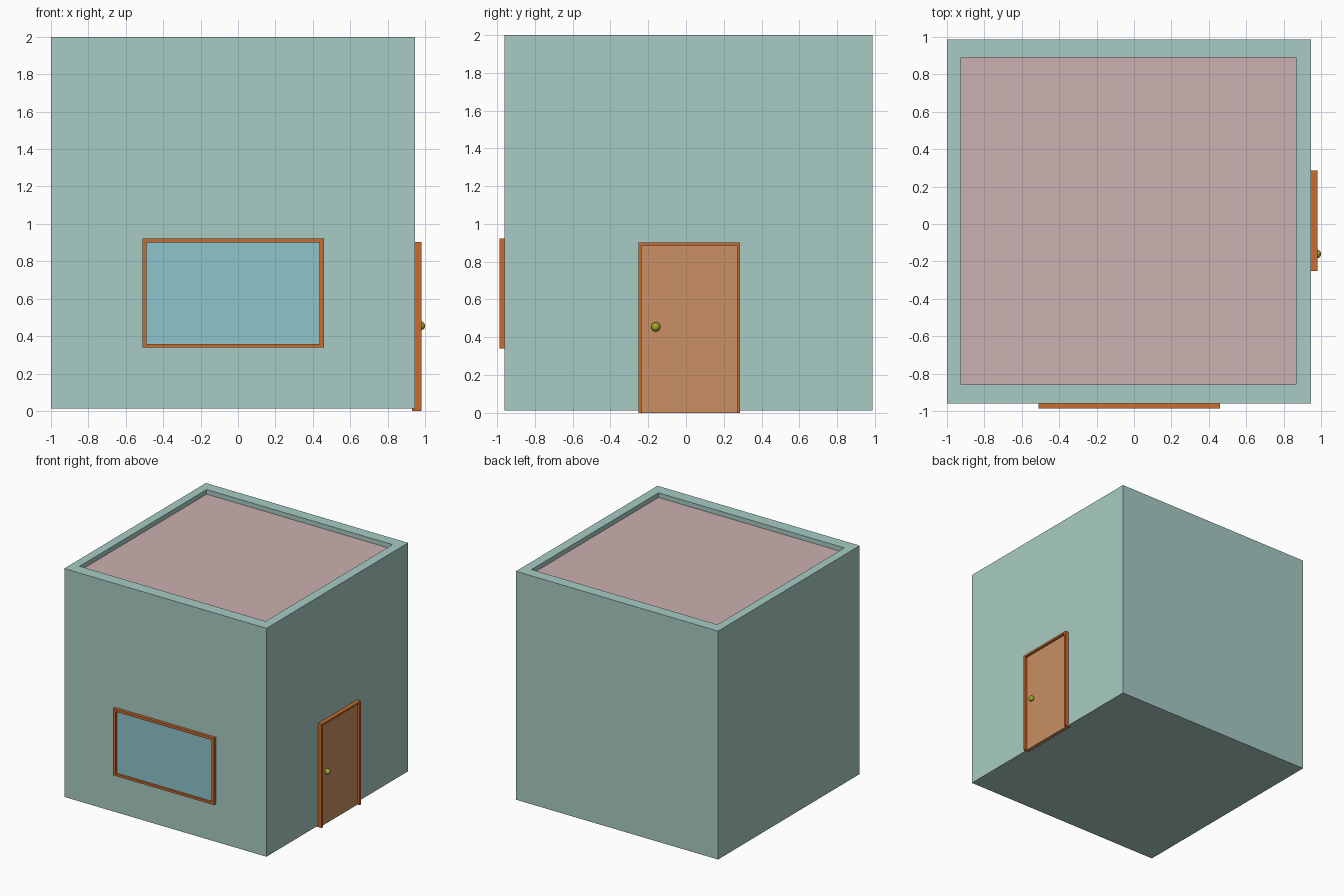
import bpy, bmesh

if "Cube" in bpy.data.objects:
    bpy.data.objects.remove(bpy.data.objects["Cube"])


def material(name, rgb):
    m = bpy.data.materials.new(name)
    m.diffuse_color = (*[(c / 255) ** 2.2 for c in rgb], 1)
    m.use_nodes = True
    m.node_tree.nodes["Principled BSDF"].inputs["Base Color"].default_value = m.diffuse_color
    return m


WALL = material("wall_green", (166, 202, 194))
ROOF = material("roof_pink", (203, 174, 174))
WOOD = material("trim_wood", (200, 108, 52))
DOOR = material("door_wood", (200, 142, 98))
GLASS = material("glass_blue", (140, 195, 203))
BRASS = material("brass", (165, 165, 50))


def finish(name, bm, mat):
    bmesh.ops.recalc_face_normals(bm, faces=bm.faces)
    me = bpy.data.meshes.new(name)
    bm.to_mesh(me)
    bm.free()
    ob = bpy.data.objects.new(name, me)
    bpy.context.collection.objects.link(ob)
    me.materials.append(mat)
    return ob


def rect(a0, a1, b0, b1):
    return [(a0, b0), (a1, b0), (a1, b1), (a0, b1)]


def rings(name, loops, mat, cap_first=False, cap_last=False, closed=False):
    """Join successive loops of 3D points with quads."""
    bm = bmesh.new()
    vs = [[bm.verts.new(p) for p in loop] for loop in loops]
    pairs = list(zip(vs, vs[1:])) + ([(vs[-1], vs[0])] if closed else [])
    for a, b in pairs:
        for i in range(len(a)):
            j = (i + 1) % len(a)
            bm.faces.new((a[i], a[j], b[j], b[i]))
    if cap_first:
        bm.faces.new(vs[0])
    if cap_last:
        bm.faces.new(vs[-1])
    return finish(name, bm, mat)


def box(name, x, y, z, mat):
    r = rect(*x, *y)
    return rings(name, [[(a, b, h) for a, b in r] for h in z], mat, True, True)


# House body with a raised parapet around the recessed roof
outer, inner = rect(-1, 0.947, -0.961, 0.987), rect(-0.925, 0.865, -0.857, 0.89)
rings("walls", [[(x, y, z) for x, y in r] for r, z in
                ((outer, 0.012), (outer, 2.0), (inner, 2.0), (inner, 1.96))],
      WALL, cap_first=True)
bm = bmesh.new()
bm.faces.new([bm.verts.new((x, y, 1.96)) for x, y in inner])
roof = finish("roof_deck", bm, ROOF)

# Window on the front
w_out, w_in = rect(-0.511, 0.459, 0.34, 0.923), rect(-0.489, 0.435, 0.359, 0.9)
rings("window_frame", [[(x, y, z) for x, z in r] for r, y in
                       ((w_out, -0.955), (w_out, -0.986), (w_in, -0.986), (w_in, -0.955))],
      WOOD, closed=True)
box("window_glass", (-0.489, 0.435), (-0.968, -0.955), (0.359, 0.9), GLASS)

# Door on the right: open-bottomed frame, panel and knob
arch = [(-0.252, 0), (-0.252, 0.902), (0.287, 0.902), (0.287, 0),
        (0.27, 0), (0.27, 0.885), (-0.235, 0.885), (-0.235, 0)]
rings("door_frame", [[(x, y, z) for y, z in arch] for x in (0.93, 0.982)],
      WOOD, True, True)
box("door_panel", (0.93, 0.962), (-0.235, 0.27), (0, 0.885), DOOR)

bpy.ops.mesh.primitive_uv_sphere_add(segments=24, ring_count=12, radius=0.024,
                                     location=(0.976, -0.16, 0.455))
knob = bpy.context.object
knob.name = "door_knob"
knob.data.materials.append(BRASS)
bpy.ops.object.shade_smooth()
